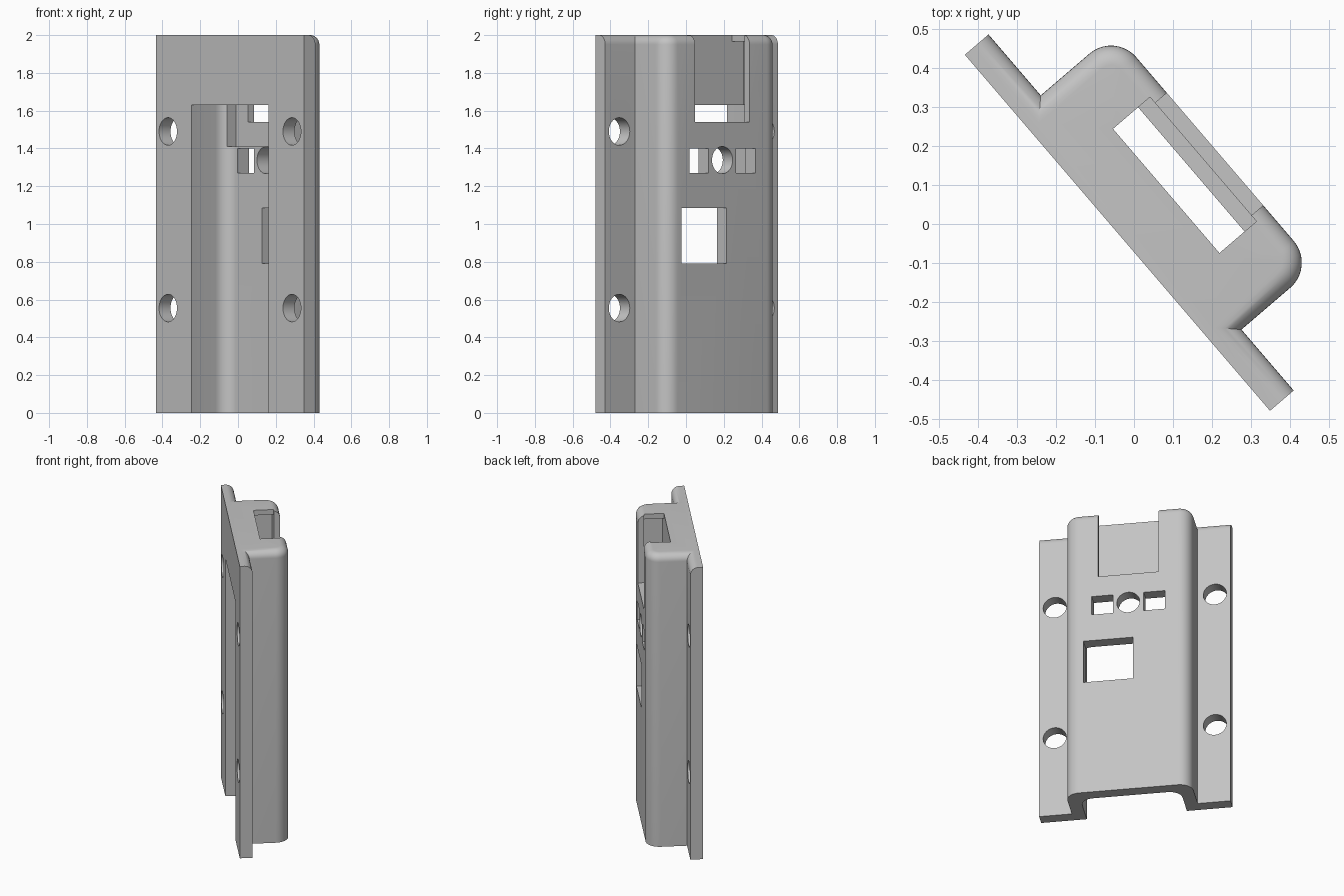
import bpy, bmesh, math
from mathutils import Matrix

if "Cube" in bpy.data.objects:
    bpy.data.objects.remove(bpy.data.objects["Cube"])

TOP = 2.0        # height
EDGE = 0.05      # rounding of the top edge
FACE = 0.33      # depth of the raised housing face
FLOOR = 0.25     # depth of the channel floor


def add_object(name, bm):
    bmesh.ops.recalc_face_normals(bm, faces=bm.faces)
    mesh = bpy.data.meshes.new(name)
    bm.to_mesh(mesh)
    bm.free()
    obj = bpy.data.objects.new(name, mesh)
    bpy.context.collection.objects.link(obj)
    return obj


def loft(name, sections):
    """Solid through a stack of (outline, height) sections."""
    bm = bmesh.new()
    rings = [[bm.verts.new((x, y, z)) for x, y in pts] for pts, z in sections]
    for low, high in zip(rings, rings[1:]):
        for i in range(len(low)):
            j = (i + 1) % len(low)
            bm.faces.new((low[i], low[j], high[j], high[i]))
    bm.faces.new(rings[0])
    bm.faces.new(rings[-1])
    return add_object(name, bm)


def rounded_corner(half, depth, radius, steps=10):
    """Right-hand corner of an arch, from side wall to face."""
    arc = [math.pi / 2 * i / steps for i in range(steps + 1)]
    return [(half - radius + radius * math.cos(t),
             depth - radius + radius * math.sin(t)) for t in arc]


def mirrored(points):
    return points + [(-x, y) for x, y in reversed(points)]


def hat_outline(inset):
    """Flanged cross-section with its outer side moved inward."""
    half = 0.396 - inset
    right = [(0.602, 0), (0.602, 0.08 - inset), (half, 0.08 - inset)]
    return mirrored(right + rounded_corner(half, FACE - inset, 0.085 - inset))


def box(x0, x1, y0, y1, z0, z1):
    outline = [(x0, y0), (x1, y0), (x1, y1), (x0, y1)]
    return loft("cutter", [(outline, z0), (outline, z1)])


def drill(x, z, radius):
    bm = bmesh.new()
    bmesh.ops.create_cone(bm, cap_ends=True, segments=40, radius1=radius,
                          radius2=radius, depth=2)
    bm.transform(Matrix.Translation((x, 0, z)) @ Matrix.Rotation(math.pi / 2, 4, 'X'))
    return add_object("cutter", bm)


# Flanged housing with a rounded top edge
sections = [(hat_outline(0), 0)]
for i in range(9):
    t = math.pi / 2 * i / 8
    sections.append((hat_outline(EDGE * (1 - math.cos(t))),
                     TOP - EDGE + EDGE * math.sin(t)))
housing = loft("mounting_housing", sections)

# Rear channel, open at the bottom
channel = mirrored([(0.315, -0.1)] + rounded_corner(0.315, FLOOR, 0.08))
cutters = [loft("cutter", [(channel, -0.1), (channel, 1.63)])]

# Inner pocket, its narrower mouth at the top, and the front slot
cutters += [box(-0.29, 0.29, 0.165, 0.29, 1.41, 1.965),
            box(-0.21, 0.21, 0.165, 0.29, 1.9, 2.1),
            box(-0.19, 0.19, 0.2, 0.4, 1.54, 2.1)]

# Window, two small square holes and the round hole between them
cutters += [box(-0.03, 0.283, 0.2, 0.4, 0.79, 1.085),
            box(0.097, 0.23, 0.2, 0.4, 1.27, 1.4),
            box(-0.23, -0.097, 0.2, 0.4, 1.27, 1.4),
            drill(0, 1.338, 0.072)]

# Screw holes in the flanges
cutters += [drill(x, z, 0.073) for x in (-0.504, 0.504) for z in (0.555, 1.49)]

bpy.context.view_layer.objects.active = housing
for cutter in cutters:
    cutter.hide_render = True
    mod = housing.modifiers.new("cut", 'BOOLEAN')
    mod.operation = 'DIFFERENCE'
    mod.solver = 'EXACT'
    mod.object = cutter
    bpy.ops.object.modifier_apply(modifier=mod.name)
    bpy.data.objects.remove(cutter)

# Turn the housing to its diagonal stance
housing.data.transform(Matrix.Translation((-0.0425, -0.0225, 0))
                       @ Matrix.Rotation(math.radians(-49.4), 4, 'Z'))

# Plain grey plastic
grey = bpy.data.materials.new("grey_plastic")
grey.use_nodes = True
colour = (0.55, 0.55, 0.55, 1)
grey.diffuse_color = colour
grey.node_tree.nodes["Principled BSDF"].inputs["Base Color"].default_value = colour
housing.data.materials.clear()
housing.data.materials.append(grey)

bpy.ops.object.select_all(action='DESELECT')
housing.select_set(True)
bpy.ops.object.shade_smooth_by_angle(angle=math.radians(30))
